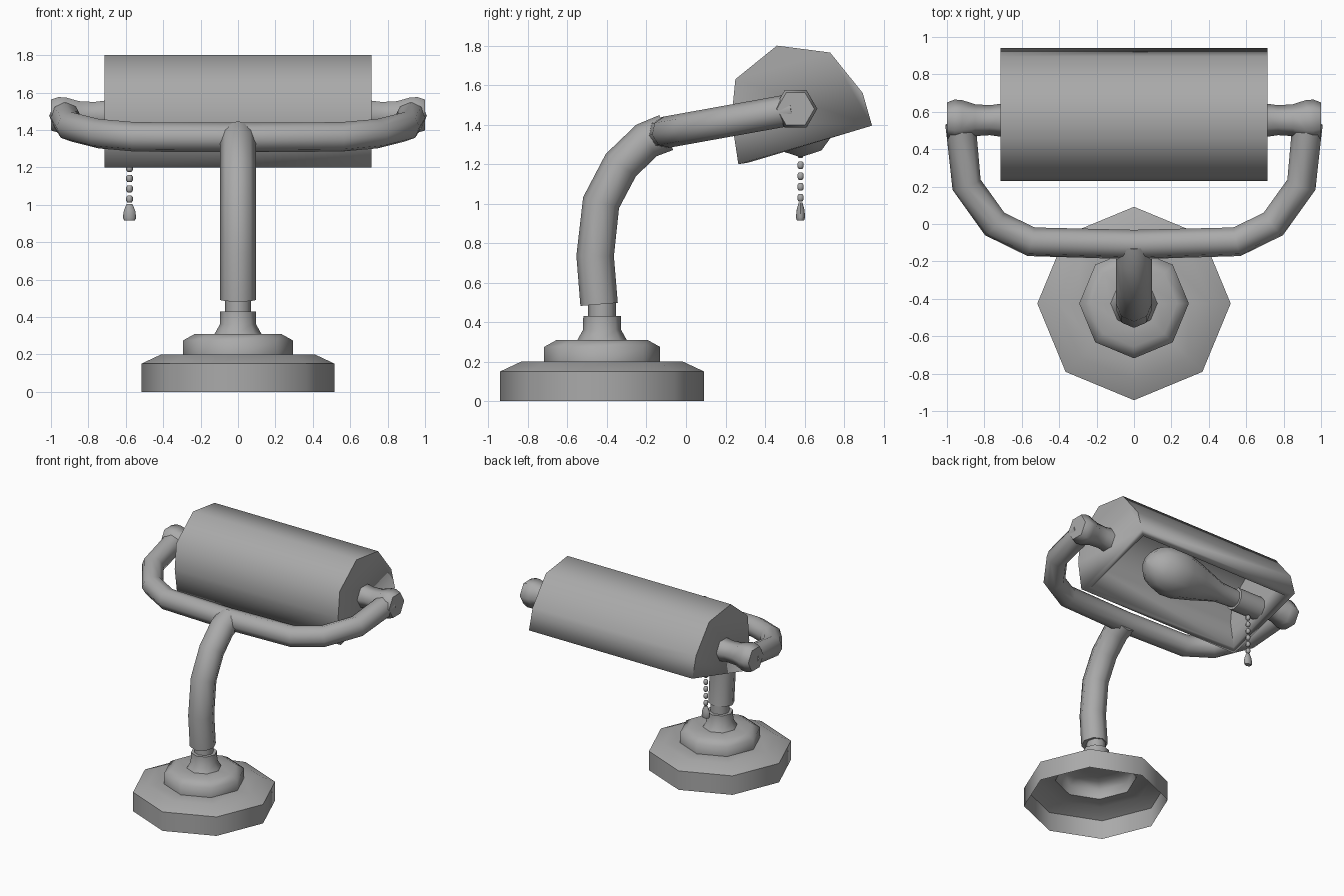
import bpy, bmesh
from math import cos, sin, pi, radians
from mathutils import Matrix, Vector

if "Cube" in bpy.data.objects:
    bpy.data.objects.remove(bpy.data.objects["Cube"])

grey = bpy.data.materials.new("plain grey")
grey.use_nodes = True
COLOUR = (0.4, 0.4, 0.4, 1)
grey.diffuse_color = COLOUR
grey.node_tree.nodes["Principled BSDF"].inputs["Base Color"].default_value = COLOUR


def finish(bm, name, angle=60, fix=True):
    """Turn a bmesh into a named, shaded object."""
    if fix:
        bmesh.ops.recalc_face_normals(bm, faces=bm.faces)
    mesh = bpy.data.meshes.new(name)
    bm.to_mesh(mesh)
    bm.free()
    mesh.materials.append(grey)
    obj = bpy.data.objects.new(name, mesh)
    bpy.context.collection.objects.link(obj)
    bpy.ops.object.select_all(action='DESELECT')
    obj.select_set(True)
    bpy.context.view_layer.objects.active = obj
    bpy.ops.object.shade_smooth_by_angle(angle=radians(angle))
    return obj


def loft(bm, rings, cap_start=True, cap_end=True):
    """Bridge equal-sized rings of points."""
    loops = [[bm.verts.new(p) for p in ring] for ring in rings]
    n = len(loops[0])
    for a, b in zip(loops, loops[1:]):
        for i in range(n):
            j = (i + 1) % n
            bm.faces.new((a[i], a[j], b[j], b[i]))
    if cap_start:
        bm.faces.new(loops[0][::-1])
    if cap_end:
        bm.faces.new(loops[-1])


def revolve(bm, profile, matrix, sides=8, phase=0.0, cap_start=True):
    """Spin (radius, height) points about the local z axis."""
    turns = [phase + 2 * pi * i / sides for i in range(sides)]
    loft(bm, [[matrix @ Vector((r * cos(t), r * sin(t), h)) for t in turns]
              for r, h in profile], cap_start)


def tube(name, path, radius, side, sides=8):
    """Sweep a circle along a planar path; side is the plane normal."""
    path, side, rings = [Vector(p) for p in path], Vector(side).normalized(), []
    for i, p in enumerate(path):
        before = (p - path[i - 1]).normalized() if i else Vector()
        after = (path[i + 1] - p).normalized() if i + 1 < len(path) else Vector()
        out = side.cross((before + after).normalized())
        rings.append([p + radius * (cos(t) * side + sin(t) * out)
                      for t in (2 * pi * k / sides for k in range(sides))])
    bm = bmesh.new()
    loft(bm, rings)
    return finish(bm, name)


def mirror_x(obj):
    obj.modifiers.new("mirror", 'MIRROR').use_axis[0] = True


# Hollow stepped base and stem foot
STAND_Y = -0.425
stand = Matrix.Translation((0, STAND_Y, 0))
bm = bmesh.new()
revolve(bm, [(.517, 0), (.517, .15), (.41, .2), (.293, .2), (.293, .275), (.23, .31),
             (.125, .31)], stand, cap_start=False)
finish(bm, "base")

bm = bmesh.new()
revolve(bm, [(.125, .31), (.097, .36), (.095, .43), (.07, .43), (.07, .5)], stand)
finish(bm, "stem_foot")

# Bent upright arm
tube("arm", [(0, -.44, .49), (0, -.46, .735), (0, -.43, 1.005), (0, -.33, 1.195),
             (0, -.2, 1.32), (0, -.1, 1.36)], .095, (1, 0, 0))

# Yoke holding the shade, lying in a tilted plane
TILT = 0.18
half = [(.55, -.095), (.745, .0), (.895, .21), (.92, .46), (.93, .54)]
yoke = [(-x, y) for x, y in reversed(half)] + [(0, -.11)] + half
tube("yoke", [(x, y, 1.36 + TILT * (y + .11)) for x, y in yoke], .08, (0, -TILT, 1))

# Hexagonal pivot knobs
pivot = Matrix.Translation((0, .555, 1.48)) @ Matrix.Rotation(pi / 2, 4, 'Y')
bm = bmesh.new()
revolve(bm, [(.09, .70), (.08, .77), (.085, .85), (.108, .92), (.11, .96), (.095, 1.0)],
        pivot, sides=6, phase=pi / 2)
mirror_x(finish(bm, "pivot_knob"))

# Faceted shade, open underneath
outline = [(.265, 1.2), (.23, 1.43), (.25, 1.63), (.46, 1.8), (.73, 1.765),
           (.895, 1.56), (.942, 1.395)]
bm = bmesh.new()
loft(bm, [[(x, y, z) for y, z in outline] for x in (-.715, .715)])
bmesh.ops.recalc_face_normals(bm, faces=bm.faces)
opening = min(bm.faces, key=lambda f: f.normal.z)
bmesh.ops.delete(bm, geom=[opening], context='FACES_ONLY')
shade = finish(bm, "shade", fix=False)
wall = shade.modifiers.new("wall", 'SOLIDIFY')
wall.thickness = .05
wall.offset = -1
wall.use_even_offset = True

# Bulb and socket along the shade
lamp = Matrix.Translation((0, .58, 1.415)) @ Matrix.Rotation(pi / 2, 4, 'Y')
bm = bmesh.new()
revolve(bm, [(.065, -.47), (.075, -.3), (.14, -.08), (.175, .06), (.18, .16),
             (.15, .27), (.085, .34), (.01, .37)], lamp, sides=10)
finish(bm, "bulb")
bm = bmesh.new()
revolve(bm, [(.085, -.69), (.085, -.45)], lamp, sides=10)
finish(bm, "socket")

# Pull chain and weight
bm = bmesh.new()
for i in range(7):
    spot = Matrix.Translation((-.58, .58, 1.03 + .055 * i))
    revolve(bm, [(.011, -.019), (.018, -.009), (.018, .009), (.011, .019)], spot, sides=6)
finish(bm, "pull_chain")
bm = bmesh.new()
flat = Matrix.Translation((-.58, .58, 0)) @ Matrix.Diagonal((1, .65, 1, 1))
revolve(bm, [(.028, .915), (.036, .93), (.03, .97), (.015, 1.005)], flat)
finish(bm, "pull_weight")
